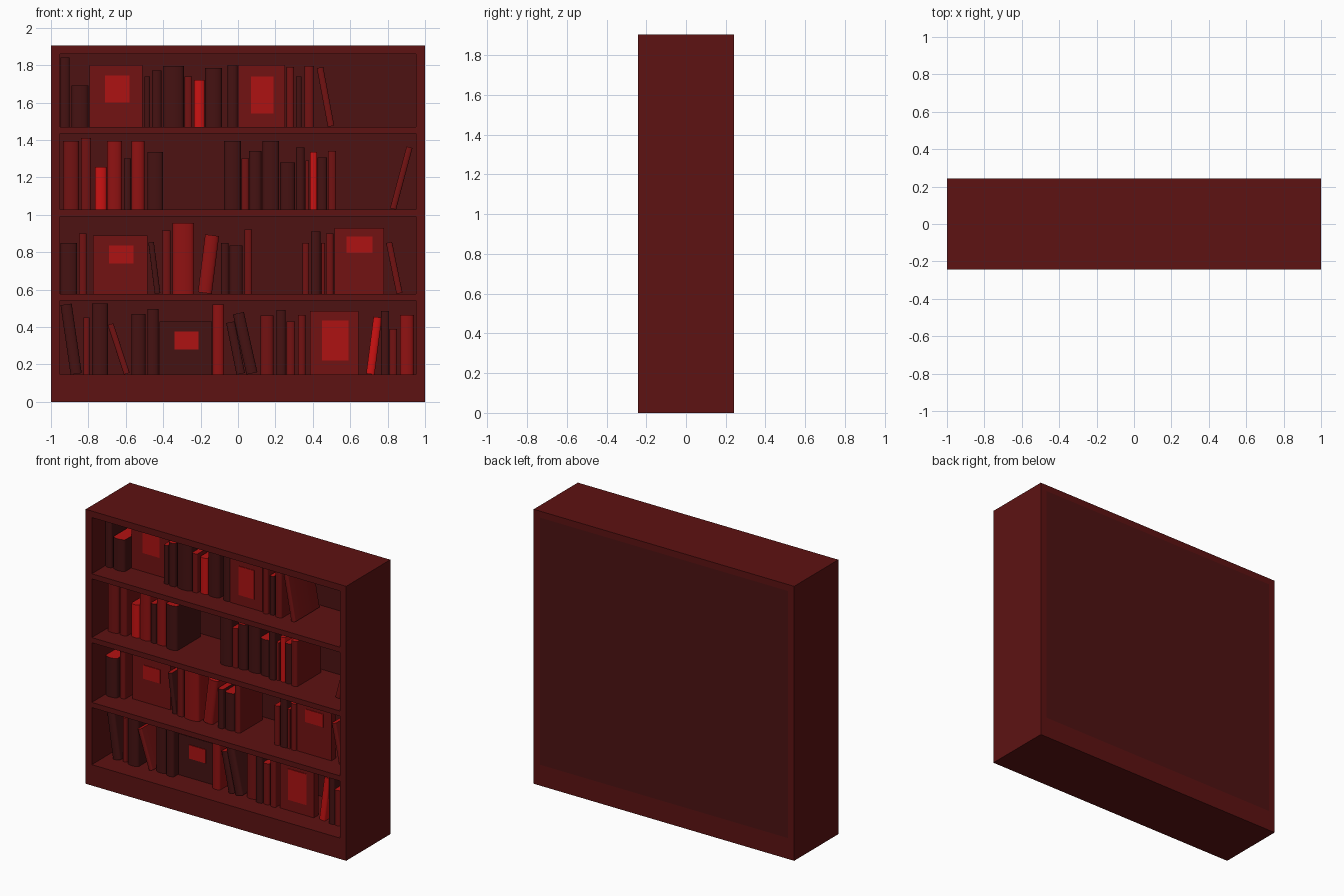
import bpy, bmesh, math, random
from mathutils import Matrix, Vector

if "Cube" in bpy.data.objects:
    bpy.data.objects.remove(bpy.data.objects["Cube"])

random.seed(4)

def mat(name, r, gb=0.006):
    m = bpy.data.materials.new(name)
    m.diffuse_color = (r, gb, gb, 1)
    m.use_nodes = True
    m.node_tree.nodes["Principled BSDF"].inputs["Base Color"].default_value = m.diffuse_color
    return m

WOOD = mat("wood", 0.11)
BACK = mat("back_wood", 0.075)
PAGES = mat("page_edge", 0.45)
PANEL = mat("cover_panel", 0.42)
TONES = {"d": mat("dark_cover", 0.06), "m": mat("mid_cover", 0.17),
         "r": mat("red_cover", 0.28), "b": mat("bright_cover", 0.6)}

def finish(name, bm, *mats):
    bmesh.ops.recalc_face_normals(bm, faces=bm.faces)
    me = bpy.data.meshes.new(name)
    bm.to_mesh(me)
    bm.free()
    for m in mats:
        me.materials.append(m)
    ob = bpy.data.objects.new(name, me)
    bpy.context.collection.objects.link(ob)
    return ob

def box(name, x0, x1, y0, y1, z0, z1, m):
    bm = bmesh.new()
    bmesh.ops.create_cube(bm, size=1)
    bmesh.ops.scale(bm, vec=(x1 - x0, y1 - y0, z1 - z0), verts=bm.verts)
    bmesh.ops.translate(bm, vec=((x0 + x1) / 2, (y0 + y1) / 2, (z0 + z1) / 2), verts=bm.verts)
    return finish(name, bm, m)

# Cabinet
D, H, IN = 0.242, 1.905, 0.953
BACK_Y = 0.2
box("left_side", -1, -IN, -D, D, 0, H, WOOD)
box("right_side", IN, 1, -D, D, 0, H, WOOD)
box("top_board", -IN, IN, -D, D, 1.86, H, WOOD)
box("plinth", -IN, IN, -D, D, 0, 0.145, WOOD)
box("back_panel", -IN, IN, BACK_Y, D, 0.145, 1.86, BACK)
for i, z in enumerate((0.577, 1.027, 1.47)):
    box(f"shelf_{i + 1}", -IN, IN, -D, BACK_Y, z - 0.036, z, WOOD)

def book(name, z, x0, x1, top, tone, shift=0):
    """Rounded-spine book; shift is how far its top leans sideways."""
    w, h = x1 - x0, top - z
    a = math.atan2(shift, h)
    length = (h - w * abs(math.sin(a))) / math.cos(a)
    front, back = -0.1 + random.uniform(-0.012, 0.015), 0.16
    bulge = min(0.25 * w, 0.02)
    # spine arc then two back corners
    pts = [(x0 + w / 2 - w / 2 * math.cos(t), front + bulge * (1 - math.sin(t)))
           for t in (math.pi * k / 8 for k in range(9))]
    pts += [(x1, back), (x0, back)]
    bm = bmesh.new()
    base = bm.faces.new([bm.verts.new((x, y, z)) for x, y in pts])
    ext = bmesh.ops.extrude_face_region(bm, geom=[base], use_keep_orig=True)["geom"]
    bmesh.ops.translate(bm, vec=(0, 0, length),
                        verts=[e for e in ext if isinstance(e, bmesh.types.BMVert)])
    bm.normal_update()
    for f in bm.faces:
        f.material_index = 1 if abs(f.normal.z) > 0.9 else 0
        f.smooth = True
    # lean about the bottom corner it rests on
    pivot = Vector((x1 if shift > 0 else x0, 0, z))
    bmesh.ops.rotate(bm, cent=pivot, matrix=Matrix.Rotation(a, 3, 'Y'), verts=bm.verts)
    finish(name, bm, TONES[tone], PAGES).data.set_sharp_from_angle(angle=math.radians(40))

def display_book(name, z, x0, x1, top, y, panel, tone="m"):
    """Book shown cover-out with a plain panel on its front."""
    box(name, x0, x1, y, y + 0.05, z, top, TONES[tone])
    a, b, c, d = panel
    box(name + "_panel", a, b, y - 0.004, y + 0.002, c, d, PANEL)

def fill(row, z, books):
    for i, b in enumerate(books):
        book(f"{row}_book_{i + 1}", z, *b)

# Top row
fill("top_row", 1.47, [
    (-.95, -.90, 1.84, "d"), (-.89, -.80, 1.69, "d"), (-.50, -.47, 1.74, "d"),
    (-.46, -.41, 1.77, "d"), (-.40, -.29, 1.795, "d"), (-.285, -.245, 1.74, "m"),
    (-.235, -.178, 1.72, "b"), (-.176, -.086, 1.785, "d"), (-.055, -.002, 1.80, "d"),
    (.26, .30, 1.79, "m"), (.31, .34, 1.74, "d"), (.355, .405, 1.795, "m"),
    (.48, .515, 1.79, "m", -.06)])
display_book("top_row_display_left", 1.47, -.795, -.51, 1.80, -.03, (-.71, -.58, 1.60, 1.745))
display_book("top_row_display_right", 1.47, 0, .25, 1.80, -.09, (.07, .19, 1.54, 1.74))

# Second row
fill("second_row", 1.027, [
    (-.935, -.85, 1.395, "m"), (-.84, -.785, 1.41, "m"), (-.765, -.702, 1.255, "b"),
    (-.70, -.62, 1.395, "r"), (-.61, -.572, 1.30, "d"), (-.57, -.50, 1.395, "r"),
    (-.485, -.40, 1.335, "d"), (-.075, .015, 1.395, "d"), (.02, .058, 1.30, "m"),
    (.06, .125, 1.34, "d"), (.13, .22, 1.395, "d"), (.225, .305, 1.28, "d"),
    (.31, .355, 1.36, "d"), (.36, .38, 1.29, "m"), (.385, .423, 1.335, "b"),
    (.425, .475, 1.305, "d"), (.48, .525, 1.34, "m"), (.812, .845, 1.365, "m", .09)])

# Third row
fill("third_row", 0.577, [
    (-.95, -.86, .85, "d"), (-.85, -.81, .90, "m"), (-.445, -.415, .855, "d", -.035),
    (-.405, -.36, .915, "m"), (-.35, -.235, .955, "r"), (-.215, -.14, .895, "r", .04),
    (-.09, -.05, .85, "d"), (-.045, .025, .835, "d"), (.035, .075, .92, "m"),
    (.345, .38, .85, "m"), (.39, .44, .91, "d"), (.445, .465, .85, "m"),
    (.47, .51, .90, "m"), (.847, .88, .855, "m", -.057)])
display_book("third_row_display_left", .577, -.775, -.485, .89, -.05, (-.69, -.56, .74, .835))
display_book("third_row_display_right", .577, .515, .78, .93, -.09, (.58, .72, .795, .885))

# Bottom row
fill("bottom_row", 0.145, [
    (-.895, -.835, .525, "d", -.055), (-.825, -.795, .45, "m"), (-.78, -.695, .525, "d"),
    (-.61, -.578, .42, "m", -.09), (-.57, -.495, .47, "d"), (-.485, -.425, .495, "d"),
    (-.135, -.075, .52, "r"), (-.008, .038, .43, "d", -.057), (.045, .105, .48, "d", -.075),
    (.12, .19, .46, "m"), (.205, .255, .49, "d"), (.26, .305, .43, "m"),
    (.32, .36, .465, "m"), (.685, .73, .455, "b", .04), (.765, .808, .485, "d"),
    (.81, .85, .39, "m"), (.865, .94, .465, "r")])
display_book("bottom_row_display_left", .145, -.42, -.14, .43, -.05, (-.34, -.21, .28, .375), "d")
display_book("bottom_row_display_right", .145, .385, .645, .485, -.09, (.45, .59, .22, .435))
